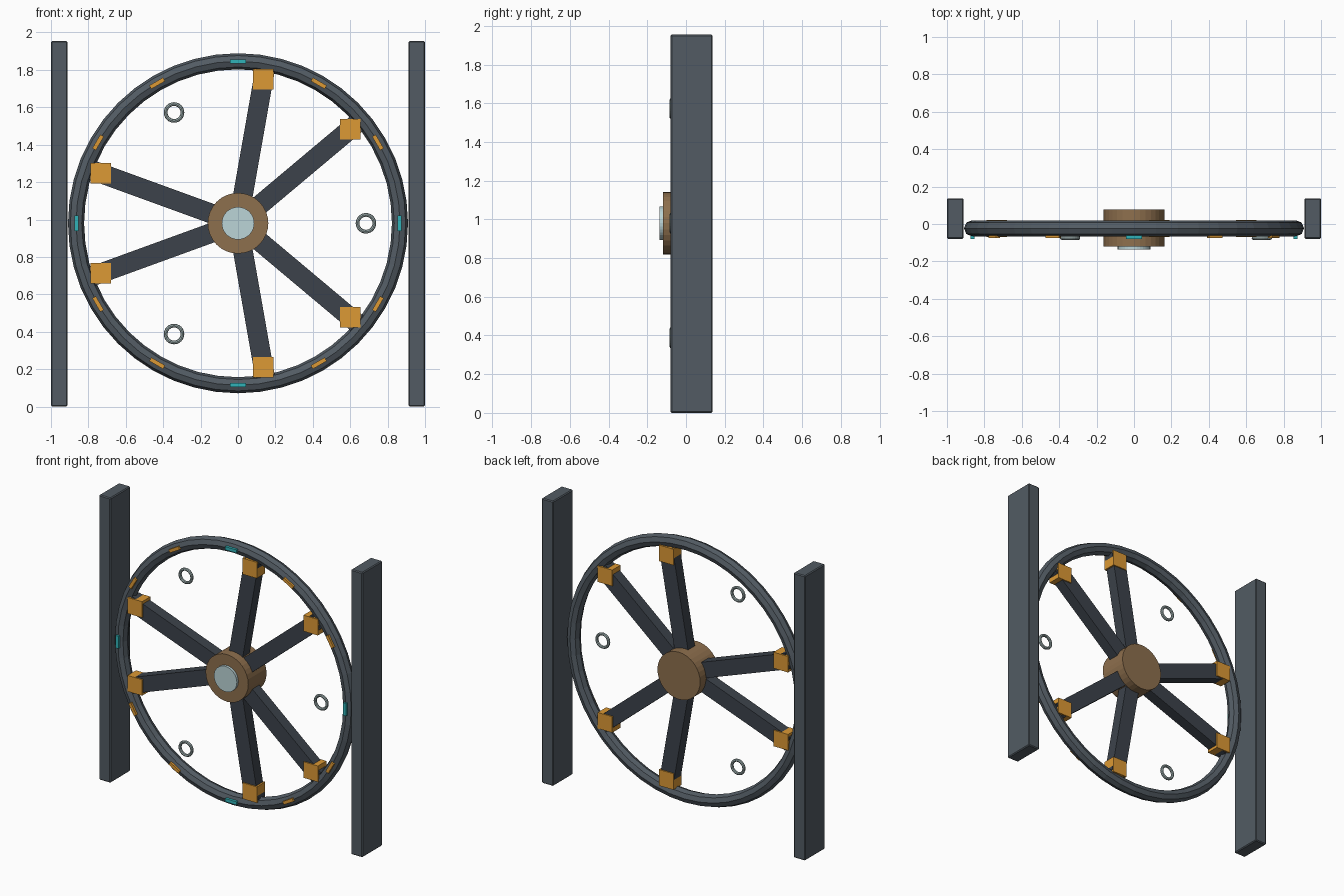
import bpy
from math import radians, cos, sin, pi

if "Cube" in bpy.data.objects:
    bpy.data.objects.remove(bpy.data.objects["Cube"])

CZ, CY = 0.98, -0.023   # wheel centre


def material(name, rgb):
    m = bpy.data.materials.new(name)
    m.diffuse_color = (*rgb, 1)
    m.use_nodes = True
    m.node_tree.nodes["Principled BSDF"].inputs["Base Color"].default_value = m.diffuse_color
    return m


STEEL = material("steel", (0.085, 0.105, 0.125))
DARK = material("dark_steel", (0.045, 0.055, 0.07))
BRONZE = material("bronze", (0.27, 0.16, 0.075))
ORANGE = material("orange", (0.72, 0.32, 0.035))
TEAL = material("teal", (0.03, 0.45, 0.48))
PALE = material("pale_metal", (0.50, 0.66, 0.68))
SILVER = material("silver", (0.35, 0.44, 0.44))


def finish(name, mat):
    ob = bpy.context.object
    ob.name = name
    ob.data.materials.append(mat)
    return ob


def box(name, loc, size, mat, angle=0):
    bpy.ops.mesh.primitive_cube_add(size=1, location=loc, rotation=(0, -angle, 0))
    ob = finish(name, mat)
    ob.scale = size
    bpy.ops.object.transform_apply(location=False, rotation=False, scale=True)
    return ob


def disc(name, radius, y0, y1, mat, sides=32):
    bpy.ops.mesh.primitive_cylinder_add(vertices=sides, radius=radius, depth=y1 - y0,
                                        location=(0, (y0 + y1) / 2, CZ),
                                        rotation=(pi / 2, 0, 0))
    return finish(name, mat)


def ring(name, loc, major, minor, segs, sides, mat):
    bpy.ops.mesh.primitive_torus_add(major_radius=major, minor_radius=minor,
                                     major_segments=segs, minor_segments=sides,
                                     location=loc, rotation=(pi / 2, 0, 0))
    return finish(name, mat)


def polar(r, a, y):
    return (r * cos(a), y, CZ + r * sin(a))


# side posts with slightly softened edges
for side, x in (("left", -0.956), ("right", 0.956)):
    post = box(f"{side}_post", (x, 0.029, 0.977), (0.088, 0.217, 1.954), STEEL)
    bev = post.modifiers.new("soft_edges", "BEVEL")
    bev.width, bev.segments = 0.006, 1

# wheel rim
ring("rim", (0, CY, CZ), 0.866, 0.043, 48, 8, STEEL)

# hub and front cap
disc("hub", 0.162, -0.12, 0.078, BRONZE)
disc("hub_cap", 0.087, -0.137, -0.11, PALE)

# three pairs of spokes, each ending in an upright clamp block
for centre in (60, 180, 300):
    for offset in (-20, 20):
        a = radians(centre + offset)
        box("spoke", polar(0.455, a, CY), (0.75, 0.075, 0.105), DARK, a)
        box("spoke_clamp", polar(0.782, a, CY), (0.11, 0.091, 0.11), ORANGE)

# marker tabs on the front of the rim
for i in range(12):
    a = radians(30 * i)
    teal = i % 3 == 0
    box("teal_marker" if teal else "orange_marker", polar(0.864, a, -0.067),
        (0.022, 0.024 if teal else 0.018, 0.085), TEAL if teal else ORANGE, a)

# small rings between the spoke pairs
for deg in (0, 120, 240):
    ring("small_ring", polar(0.684, radians(deg), -0.075), 0.045, 0.01, 24, 8, SILVER)
